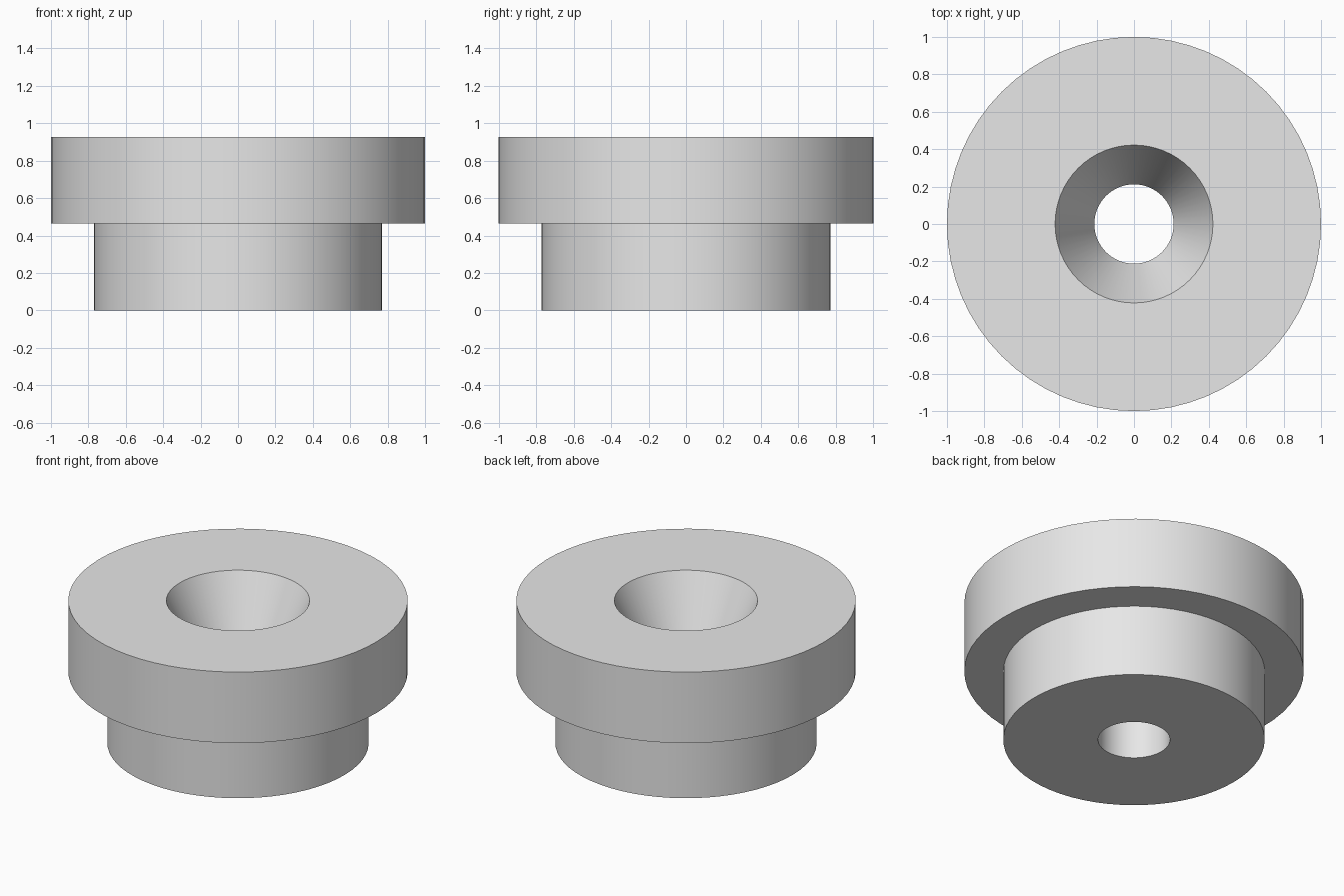
import bpy
import bmesh
from math import tau, radians, cos, sin

cube = bpy.data.objects.get("Cube")
if cube:
    bpy.data.objects.remove(cube, do_unlink=True)

SEGMENTS = 64
FLANGE_R, BODY_R = 1.0, 0.77
HOLE_R, SINK_R = 0.212, 0.422
STEP_Z, TOP_Z = 0.465, 0.927

# Plain grey material
grey = bpy.data.materials.new("light_grey")
grey.use_nodes = True
colour = (0.8, 0.8, 0.8, 1.0)
grey.diffuse_color = colour
grey.node_tree.nodes["Principled BSDF"].inputs["Base Color"].default_value = colour


def lathe(name, profile):
    """Revolve a closed (radius, height) profile around z."""
    bm = bmesh.new()
    rings = []
    for i in range(SEGMENTS):
        a = tau * i / SEGMENTS
        rings.append([bm.verts.new((r * cos(a), r * sin(a), z)) for r, z in profile])
    count = len(profile)
    for i, ring in enumerate(rings):
        following = rings[(i + 1) % SEGMENTS]
        for j in range(count):
            k = (j + 1) % count
            bm.faces.new((ring[j], following[j], following[k], ring[k]))
    bmesh.ops.recalc_face_normals(bm, faces=bm.faces)
    mesh = bpy.data.meshes.new(name)
    bm.to_mesh(mesh)
    bm.free()
    mesh.materials.append(grey)
    obj = bpy.data.objects.new(name, mesh)
    bpy.context.collection.objects.link(obj)
    bpy.ops.object.select_all(action="DESELECT")
    obj.select_set(True)
    bpy.context.view_layer.objects.active = obj
    bpy.ops.object.shade_smooth_by_angle(angle=radians(20))
    return obj


# Stepped bushing: body, wide flange, tapered mouth and straight bore
lathe("flanged_bushing", [
    (HOLE_R, 0), (BODY_R, 0), (BODY_R, STEP_Z),
    (FLANGE_R, STEP_Z), (FLANGE_R, TOP_Z),
    (SINK_R, TOP_Z), (HOLE_R, STEP_Z),
])
